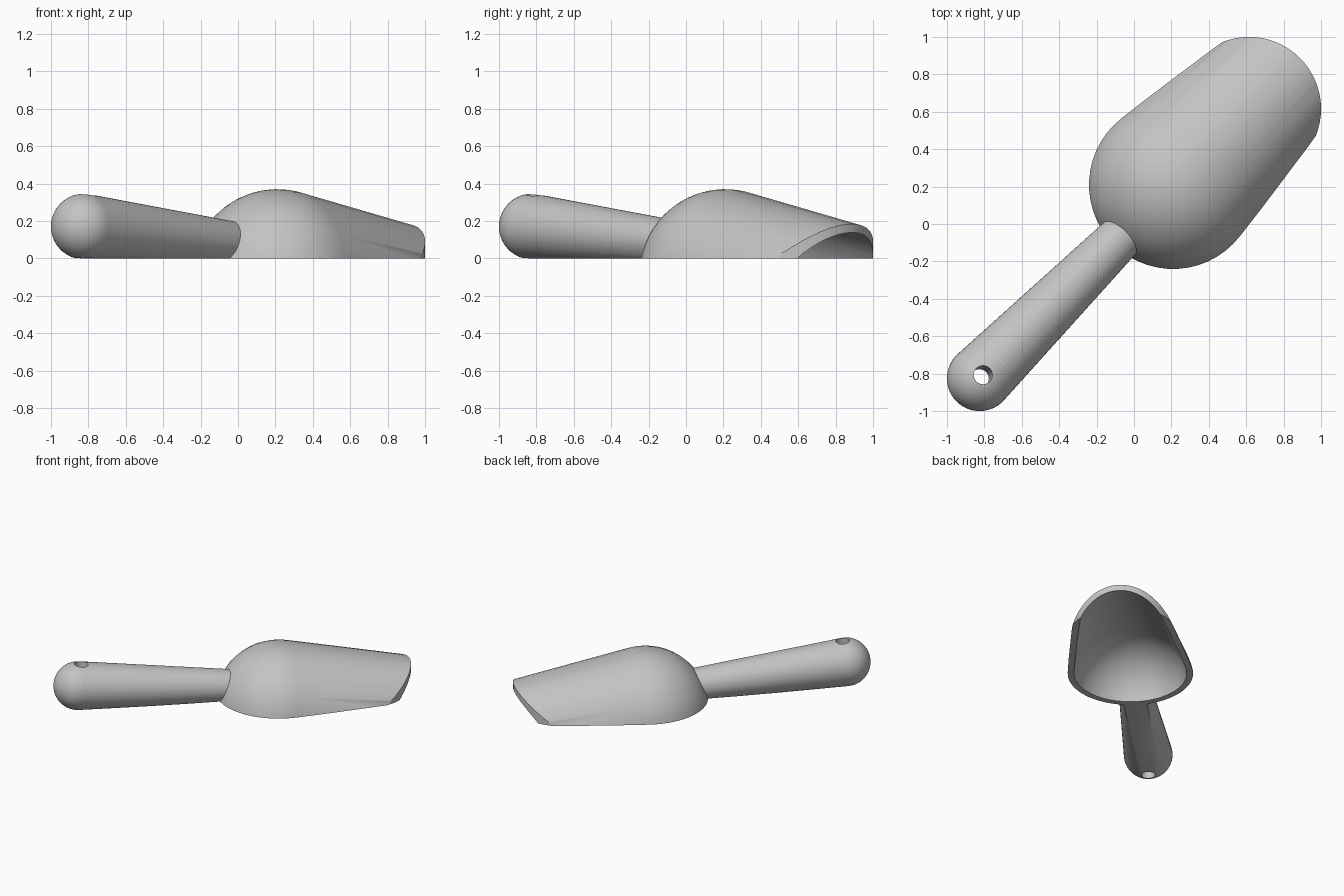
import bpy, bmesh
from math import sin, cos, pi, atan
from mathutils import Matrix, Vector

if "Cube" in bpy.data.objects:
    bpy.data.objects.remove(bpy.data.objects["Cube"])

DIAGONAL = Matrix.Rotation(pi / 4, 4, 'Z')   # local x runs along the scoop

metal = bpy.data.materials.new("grey_metal")
metal.use_nodes = True
metal.diffuse_color = (0.55, 0.55, 0.55, 1)
metal.node_tree.nodes["Principled BSDF"].inputs["Base Color"].default_value = (0.55, 0.55, 0.55, 1)


def make_object(name, bm):
    bmesh.ops.recalc_face_normals(bm, faces=bm.faces)
    mesh = bpy.data.meshes.new(name)
    bm.to_mesh(mesh)
    bm.free()
    mesh.materials.append(metal)
    obj = bpy.data.objects.new(name, mesh)
    bpy.context.collection.objects.link(obj)
    return obj


def round_cone(name, centre, slope, radius, taper, length, sides=48):
    """Rounded back end running into a tapering tube, along a sloping axis."""
    tangent = pi / 2 + atan(taper)
    profile = [(-radius * cos(tangent * i / 14), radius * sin(tangent * i / 14))
               for i in range(1, 15)]
    profile.append((length, radius - taper * length))
    place = DIAGONAL @ Matrix.Translation(centre) @ Matrix.Rotation(atan(slope), 4, 'Y')
    bm = bmesh.new()
    pole = bm.verts.new(place @ Vector((-radius, 0, 0)))
    rings = [[bm.verts.new(place @ Vector((s, r * cos(2 * pi * k / sides),
                                           r * sin(2 * pi * k / sides))))
              for k in range(sides)] for s, r in profile]
    for k in range(sides):
        n = (k + 1) % sides
        bm.faces.new((pole, rings[0][n], rings[0][k]))
        for a, b in zip(rings, rings[1:]):
            bm.faces.new((a[k], a[n], b[n], b[k]))
    bm.faces.new(rings[-1])
    return make_object(name, bm)


def plan_block(name):
    """Upright block with a round front; keeps only what lies inside it."""
    arc = [(0.87 + 0.385 * cos(a), 0.385 * sin(a))
           for a in (-pi / 2 + pi * i / 32 for i in range(33))]
    outline = arc + [(0.8, 0.7), (-2, 0.7), (-2, -0.7), (0.8, -0.7)]
    bm = bmesh.new()
    base = bm.faces.new([bm.verts.new(DIAGONAL @ Vector((x, y, 0))) for x, y in outline])
    top = bmesh.ops.extrude_face_region(bm, geom=[base])["geom"]
    bmesh.ops.translate(bm, vec=(0, 0, 1),
                        verts=[v for v in top if isinstance(v, bmesh.types.BMVert)])
    return make_object(name, bm)


def cut(obj, cutter, operation):
    mod = obj.modifiers.new(operation.lower(), 'BOOLEAN')
    mod.operation, mod.object, mod.solver = operation, cutter, 'EXACT'
    cutter.hide_render = True


# Bowl, and the hollows that shape its inside and the handle joint
BOWL_CENTRE = (0.297, 0, -0.09)


def bowl_form(name, wall):
    return round_cone(name, BOWL_CENTRE, 0.1, 0.46 - wall, 0.1, 1.2)


bowl = bowl_form("bowl", 0)
hollow = bowl_form("bowl_hollow", 0.045)
joint = bowl_form("joint_cutter", 0.025)
block = plan_block("plan_block")

# Handle with a hanging hole square to its axis
handle = round_cone("handle", (-1.167, 0, 0.17), 0.08, 0.175, 0.0516, 1.15)
bm = bmesh.new()
bmesh.ops.create_cone(bm, cap_ends=True, segments=24, radius1=0.05, radius2=0.05, depth=1,
                      matrix=DIAGONAL @ Matrix.Translation((-1.155, 0, 0.17))
                      @ Matrix.Rotation(atan(0.08), 4, 'Y'))
hole = make_object("hole_cutter", bm)

cut(bowl, hollow, 'DIFFERENCE')
cut(bowl, block, 'INTERSECT')
cut(handle, joint, 'DIFFERENCE')
cut(handle, hole, 'DIFFERENCE')
cut(handle, block, 'INTERSECT')

# Bake the cuts and drop the cutters
bpy.context.view_layer.update()
graph = bpy.context.evaluated_depsgraph_get()
for obj in (bowl, handle):
    baked = bpy.data.meshes.new_from_object(obj.evaluated_get(graph))
    obj.modifiers.clear()
    obj.data = baked
    baked.materials.clear()
    baked.materials.append(metal)
    for face in baked.polygons:
        face.material_index = 0
for helper in (hollow, joint, block, hole):
    bpy.data.objects.remove(helper)

bpy.ops.object.select_all(action='DESELECT')
for obj in (bowl, handle):
    obj.select_set(True)
bpy.context.view_layer.objects.active = bowl
bpy.ops.object.shade_smooth_by_angle()
